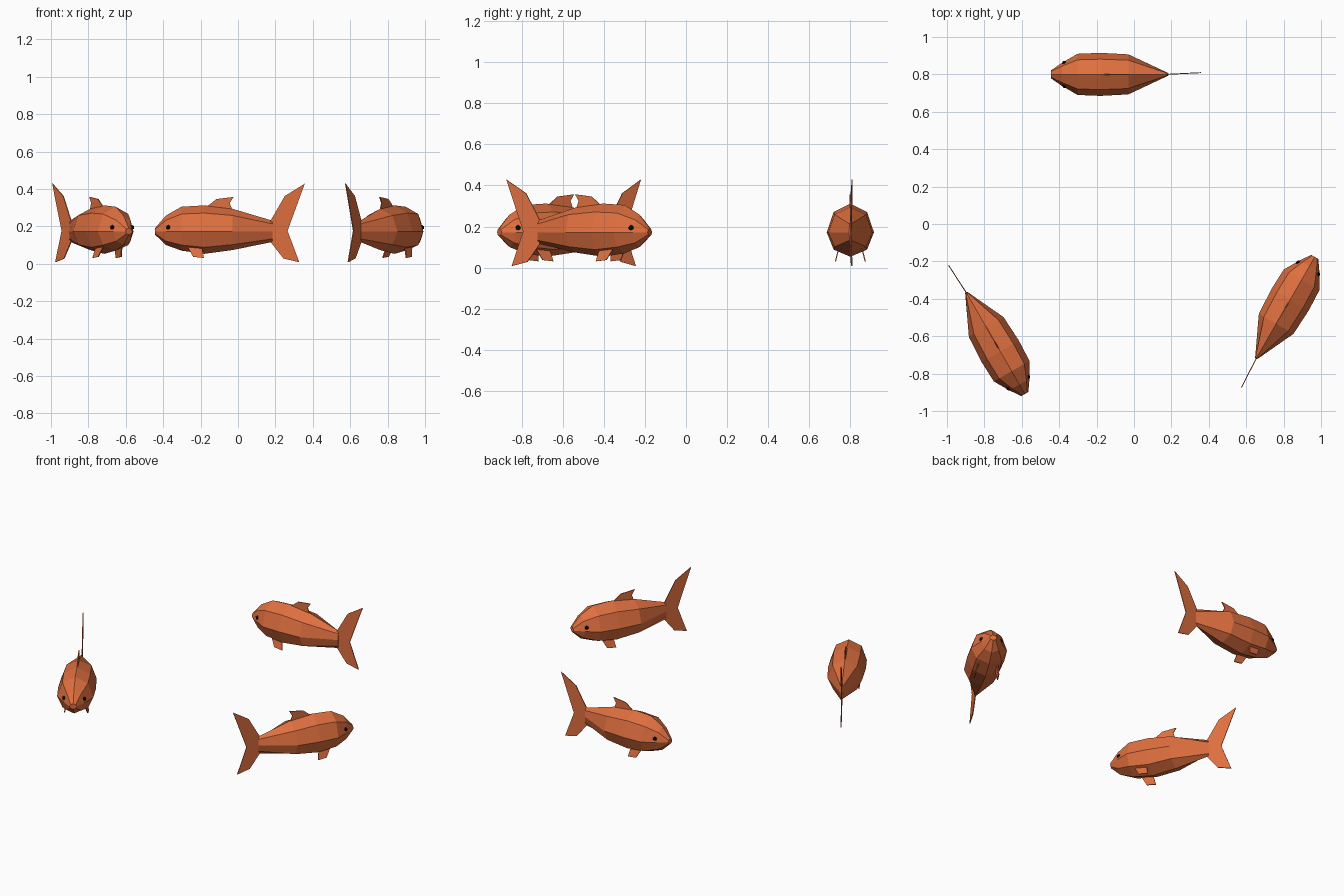
import bpy, bmesh
from math import cos, sin, pi, radians
from mathutils import Matrix, Vector

if "Cube" in bpy.data.objects:
    bpy.data.objects.remove(bpy.data.objects["Cube"])

CENTRE = Vector((-0.02, -0.095, 0))
Y0 = 0.80


def material(name, color):
    m = bpy.data.materials.new(name)
    m.diffuse_color = color
    m.use_nodes = True
    m.node_tree.nodes["Principled BSDF"].inputs["Base Color"].default_value = m.diffuse_color
    return m


ORANGE = material("orange", (0.74, 0.16, 0.05, 1))
BLACK = material("black", (0.005, 0.005, 0.005, 1))


def finish(bm, name, mat):
    bmesh.ops.recalc_face_normals(bm, faces=bm.faces)
    mesh = bpy.data.meshes.new(name)
    bm.to_mesh(mesh)
    bm.free()
    mesh.materials.append(mat)
    return mesh


def body():
    # x, half width, bottom z, top z of each eight-sided ring
    rings = [(-0.443, 0.022, 0.155, 0.191), (-0.385, 0.062, 0.100, 0.258),
             (-0.302, 0.110, 0.070, 0.305), (-0.180, 0.115, 0.053, 0.312),
             (-0.030, 0.107, 0.073, 0.294), (0.185, 0.006, 0.117, 0.230)]
    bm = bmesh.new()
    loops = []
    for x, w, lo, hi in rings:
        loop = []
        for i in range(8):
            a = i * pi / 4
            r = (hi - 0.172) if sin(a) > 0 else (0.172 - lo)
            loop.append(bm.verts.new((x, Y0 + w * cos(a), 0.172 + r * sin(a))))
        loops.append(loop)
    for a, b in zip(loops, loops[1:]):
        for i in range(8):
            j = (i + 1) % 8
            bm.faces.new((a[i], a[j], b[j], b[i]))
    bm.faces.new(loops[0])
    bm.faces.new(loops[-1])
    return finish(bm, "body", ORANGE)


def fin(name, outline, y_at, thick):
    # thin plate from an x, z outline; y_at gives its sideways position
    bm = bmesh.new()
    sides = [[bm.verts.new((x, y_at(x, z) + s * thick / 2, z)) for x, z in outline]
             for s in (-1, 1)]
    n = len(outline)
    for side in sides:
        bm.faces.new(side)
    for i in range(n):
        j = (i + 1) % n
        bm.faces.new((sides[0][i], sides[0][j], sides[1][j], sides[1][i]))
    return finish(bm, name, ORANGE)


def eye(side):
    bm = bmesh.new()
    bmesh.ops.create_icosphere(bm, subdivisions=1, radius=0.014)
    bmesh.ops.translate(bm, verts=bm.verts, vec=(-0.372, Y0 + side * 0.06, 0.194))
    return finish(bm, "eye", BLACK)


# Parts of one fish
tail = [(0.175, 0.232), (0.25, 0.362), (0.357, 0.428), (0.265, 0.176),
        (0.328, 0.008), (0.243, 0.028), (0.175, 0.115)]
dorsal = [(-0.18, 0.295), (-0.115, 0.346), (-0.024, 0.357), (-0.044, 0.325),
          (-0.03, 0.285), (-0.10, 0.27)]
belly = [(-0.275, 0.10), (-0.24, 0.037), (-0.182, 0.031), (-0.195, 0.095)]

parts = [("body", body()),
         ("tail_fin", fin("tail_fin", tail, lambda x, z: Y0 + 0.05 * (x - 0.175), 0.005)),
         ("dorsal_fin", fin("dorsal_fin", dorsal, lambda x, z: Y0, 0.006))]
for side, label in ((1, "right"), (-1, "left")):
    parts.append(("belly_fin_" + label,
                  fin("belly_fin", belly, lambda x, z: Y0 + side * (0.08 - 0.25 * z), 0.006)))
    parts.append(("eye_" + label, eye(side)))

# Three fish swimming in a ring
for k in range(3):
    spin = (Matrix.Translation(CENTRE) @ Matrix.Rotation(radians(120 * k), 4, "Z")
            @ Matrix.Translation(-CENTRE))
    for name, mesh in parts:
        ob = bpy.data.objects.new(f"fish_{k + 1}_{name}", mesh)
        ob.matrix_world = spin
        bpy.context.collection.objects.link(ob)
